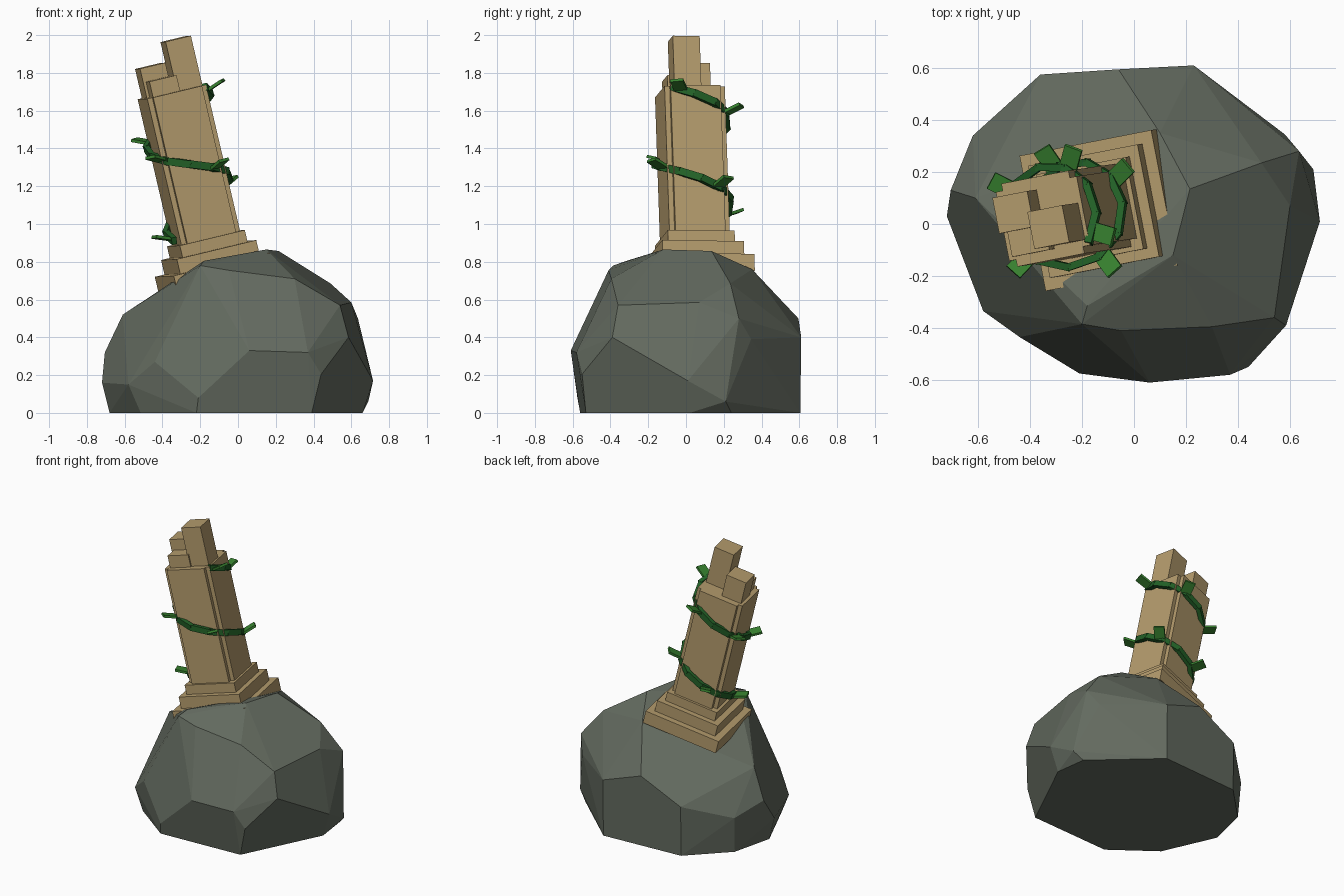
import bpy, bmesh, math
from mathutils import Matrix, Vector

if "Cube" in bpy.data.objects:
    bpy.data.objects.remove(bpy.data.objects["Cube"])


def material(name, rgb):
    m = bpy.data.materials.new(name)
    m.diffuse_color = (*rgb, 1)
    m.use_nodes = True
    m.node_tree.nodes["Principled BSDF"].inputs["Base Color"].default_value = m.diffuse_color
    return m


STONE = material("dark_rock", (0.125, 0.145, 0.115))
SAND = material("sandstone", (0.45, 0.325, 0.15))
VINE = material("dark_green", (0.016, 0.12, 0.02))
LEAF = material("leaf_green", (0.04, 0.23, 0.03))


def finish(name, bm, mat):
    bmesh.ops.recalc_face_normals(bm, faces=bm.faces[:])
    me = bpy.data.meshes.new(name)
    bm.to_mesh(me)
    bm.free()
    me.materials.append(mat)
    ob = bpy.data.objects.new(name, me)
    bpy.context.collection.objects.link(ob)
    return ob


# Boulder: faceted convex hull
pts = [
    # flat bottom rim
    (-.68, .03, 0), (-.515, -.34, 0), (-.22, -.56, 0), (.39, -.53, 0), (.66, .02, 0),
    (.63, .24, 0), (.23, .605, 0), (-.36, .57, 0), (-.61, .32, 0),
    # widest band
    (-.72, .03, .16), (-.58, -.335, .15), (-.21, -.575, .08), (-.44, -.435, .27),
    (.06, -.61, .33), (.37, -.58, .32), (.44, -.55, .205), (.585, -.39, .4),
    (.715, .01, .17), (.69, .21, .06), (.58, .345, .39), (.635, .28, .5),
    (.23, .61, .4), (-.06, .595, .5), (-.36, .575, .35), (-.62, .34, .25), (-.705, .13, .32),
    # shoulders
    (.6, .07, .585), (.54, -.36, .57), (.3, -.395, .71), (-.05, -.41, .755),
    (-.2, -.385, .78), (-.61, .1, .52), (.49, .235, .685), (.1, .35, .76),
    # crown
    (.15, -.12, .865), (.215, .135, .857), (-.18, -.315, .805),
]
bm = bmesh.new()
for p in pts:
    bm.verts.new(p)
res = bmesh.ops.convex_hull(bm, input=bm.verts[:])
junk = {g for g in res["geom_interior"] + res["geom_unused"] if isinstance(g, bmesh.types.BMVert)}
bmesh.ops.delete(bm, geom=list(junk), context='VERTS')
bmesh.ops.dissolve_limit(bm, angle_limit=math.radians(4), verts=bm.verts[:], edges=bm.edges[:])
finish("boulder", bm, STONE)

# Leaning frame of the pillar: origin at the foot of the shaft
axis = Vector((-.227, -.033, .973)).normalized()
FRAME = (Matrix.Translation((-.17, .047, .925))
         @ Vector((0, 0, 1)).rotation_difference(axis).to_matrix().to_4x4()
         @ Matrix.Rotation(math.radians(11), 4, 'Z'))


def add_box(bm, size, local):
    bmesh.ops.create_cube(bm, size=1, matrix=FRAME @ local @ Matrix.Diagonal((*size, 1)))


def block(name, sx, sy, z0, z1, x=0, y=0):
    bm = bmesh.new()
    add_box(bm, (sx, sy, z1 - z0), Matrix.Translation((x, y, (z0 + z1) / 2)))
    finish(name, bm, SAND)


# Stepped base
block("base_bottom_step", .53, .53, -.235, -.145)
block("base_middle_step", .44, .44, -.146, -.065)
block("base_top_step", .36, .36, -.066, 0)

# Shaft with notched corners (plus-shaped section)
A, B, H = .1625, .135, .795
ring = []
for k in range(4):
    c, s = [(1, 0), (0, 1), (-1, 0), (0, -1)][k]
    for u, v in ((A, -B), (A, B), (B, B)):
        ring.append((u * c - v * s, u * s + v * c))
bm = bmesh.new()
low = [bm.verts.new(FRAME @ Vector((x, y, -.01))) for x, y in ring]
top = [bm.verts.new(FRAME @ Vector((x, y, H))) for x, y in ring]
bm.faces.new(low[::-1])
bm.faces.new(top)
for i in range(len(ring)):
    j = (i + 1) % len(ring)
    bm.faces.new((low[i], low[j], top[j], top[i]))
finish("shaft", bm, SAND)

# Broken blocks on top
block("broken_tall_block", .14, .145, H - .02, 1.065, .078, -.039)
block("broken_middle_block", .14, .14, H - .02, .955, -.073, .044)
block("broken_low_block", .15, .13, H - .02, .88, -.053, -.058)


# Vine: descending helix of flat straight pieces
def helix(deg, r=.2):
    a = math.radians(deg)
    return Vector((r * math.cos(a), r * math.sin(a), .735 - .452 * deg / 360))


bm = bmesh.new()
n, start, end = 18, -38, 562
for i in range(n):
    p = helix(start + (end - start) * i / n)
    q = helix(start + (end - start) * (i + 1) / n)
    x = (q - p).normalized()
    mid = (p + q) / 2
    y = Vector((mid.x, mid.y, 0)).normalized()
    z = x.cross(y).normalized()
    y = z.cross(x)
    rot = Matrix((x, y, z)).transposed().to_4x4()
    add_box(bm, ((q - p).length + .012, .028, .04), Matrix.Translation(mid) @ rot)
finish("vine", bm, VINE)

# Leaves sticking out from the vine
bm = bmesh.new()
for deg in (-25, 59, 140, 218, 300, 390, 470, 552):
    add_box(bm, (.09, .07, .016),
            Matrix.Translation(helix(deg, .245) + Vector((0, 0, .015)))
            @ Matrix.Rotation(math.radians(deg), 4, 'Z')
            @ Matrix.Rotation(math.radians(-20), 4, 'Y'))
finish("leaves", bm, LEAF)
